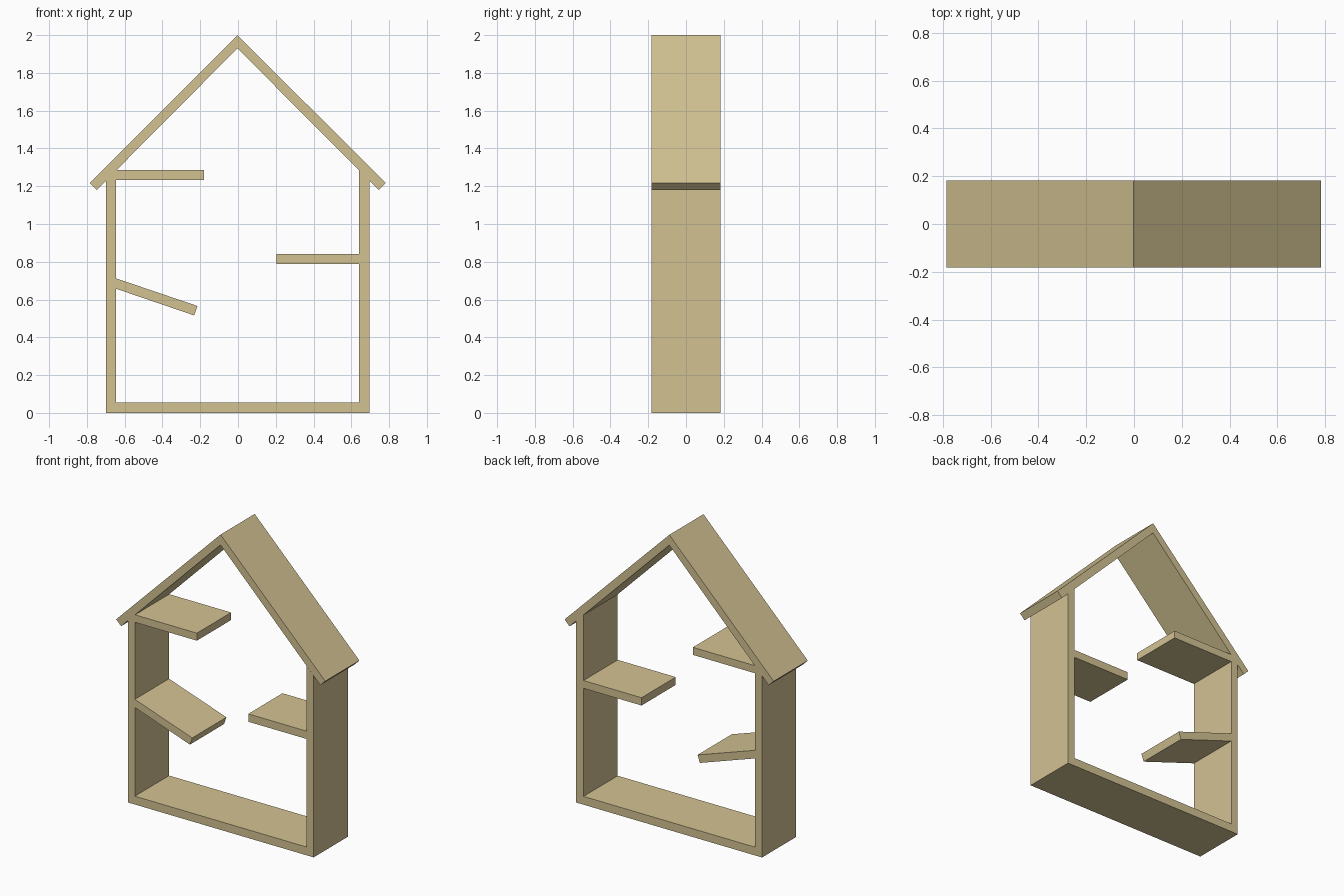
import bpy

cube = bpy.data.objects.get("Cube")
if cube:
    bpy.data.objects.remove(cube, do_unlink=True)

DEPTH = 0.183  # half depth, front to back

wood = bpy.data.materials.new("pale_wood")
wood.use_nodes = True
colour = (0.65, 0.54, 0.29, 1)
wood.diffuse_color = colour
wood.node_tree.nodes["Principled BSDF"].inputs["Base Color"].default_value = colour


def board(name, outline):
    """Extrude an anticlockwise front (x, z) outline through the depth."""
    n = len(outline)
    verts = [(x, y, z) for y in (-DEPTH, DEPTH) for x, z in outline]
    faces = [tuple(range(n)), tuple(reversed(range(n, 2 * n)))]
    faces += [(i, i + n, (i + 1) % n + n, (i + 1) % n) for i in range(n)]
    mesh = bpy.data.meshes.new(name)
    mesh.from_pydata(verts, [], faces)
    mesh.materials.append(wood)
    obj = bpy.data.objects.new(name, mesh)
    bpy.context.collection.objects.link(obj)
    return obj


def box(name, x0, x1, z0, z1):
    return board(name, [(x0, z0), (x1, z0), (x1, z1), (x0, z1)])


# Roof boards meeting at the ridge
board("left_roof", [(-0.003, 1.93), (0.745, 1.18), (0.782, 1.217), (-0.003, 2.0)])
board("right_roof", [(-0.003, 2.0), (-0.785, 1.217), (-0.748, 1.18), (-0.003, 1.93)])

# Side walls with tops cut to the roof slope
board("left_wall", [(0.64, 0), (0.695, 0), (0.695, 1.23), (0.64, 1.285)])
board("right_wall", [(-0.698, 0), (-0.645, 0), (-0.645, 1.285), (-0.698, 1.232)])

# Floor and shelves
box("floor", -0.645, 0.64, 0, 0.056)
box("upper_shelf", -0.645, -0.18, 1.234, 1.285)
box("middle_shelf", 0.205, 0.64, 0.788, 0.841)
board("sloping_shelf", [(-0.645, 0.657), (-0.232, 0.516), (-0.215, 0.566), (-0.645, 0.712)])
